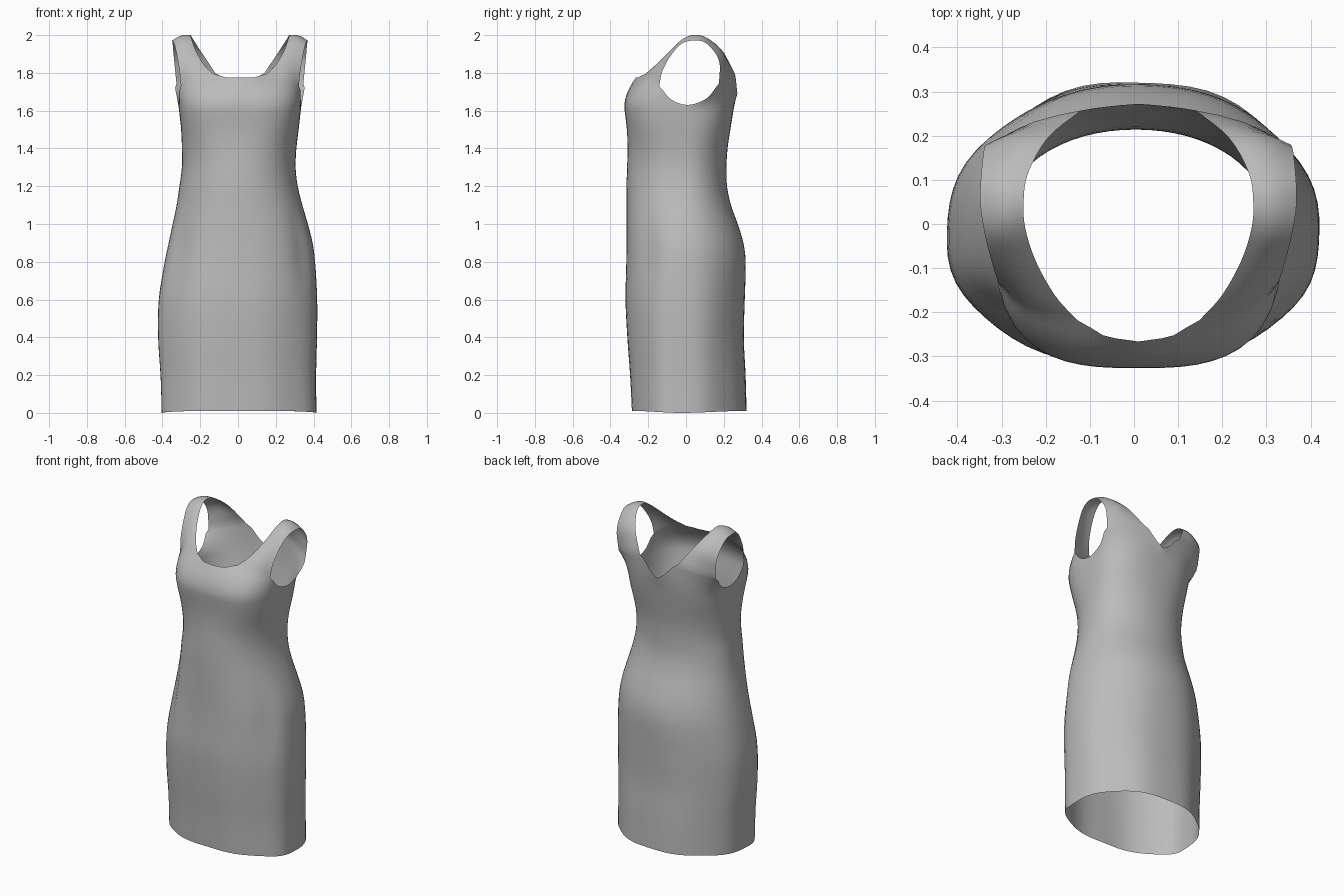
import bpy, bmesh, math
from mathutils import Vector

cube = bpy.data.objects.get("Cube")
if cube:
    bpy.data.objects.remove(cube)

HALF = 32            # columns from centre front to centre back
STRAP = (5, 10)      # front columns that carry a strap
BACK = 27            # back column that meets the inner strap edge


def spline(keys, t):
    """Smooth curve through rows of (t, value, value, ...)."""
    n = len(keys)
    i = 0
    while i < n - 2 and t > keys[i + 1][0]:
        i += 1
    a, b = keys[i], keys[i + 1]
    p, q = keys[max(i - 1, 0)], keys[min(i + 2, n - 1)]
    h = b[0] - a[0]
    u = (t - a[0]) / h
    out = []
    for k in range(1, len(a)):
        m0 = (b[k] - p[k]) / (b[0] - p[0]) * h
        m1 = (q[k] - a[k]) / (q[0] - a[0]) * h
        out.append((2*u**3 - 3*u**2 + 1) * a[k] + (u**3 - 2*u**2 + u) * m0
                   + (3*u**2 - 2*u**3) * b[k] + (u**3 - u**2) * m1)
    return out


# Body sections: height, half width, front y, back y, sideways lean
sections = [
    (0.01, .408, -.285, .32, .006), (0.2, .411, -.295, .315, .002),
    (0.4, .42, -.31, .306, -.002), (0.6, .419, -.32, .311, 0),
    (0.8, .398, -.316, .316, .01), (0.9, .381, -.315, .304, .014),
    (1.0, .358, -.315, .274, .012), (1.1, .333, -.315, .238, .008),
    (1.2, .313, -.315, .217, .003), (1.3, .301, -.312, .214, .004),
    (1.4, .303, -.309, .22, .006), (1.5, .311, -.313, .235, .01),
    (1.6, .322, -.325, .251, .01)]

# Top rim: column, x, y, z (neckline, strap base, armhole, strap base, back V)
rim = [
    (0, 0, -.266, 1.775), (3, .08, -.252, 1.777), (5, .138, -.218, 1.793),
    (8, .25, -.2, 1.765), (10, .312, -.142, 1.73), (13, .322, -.08, 1.66),
    (16, .325, .01, 1.63), (19, .332, .11, 1.665), (22, .336, .175, 1.745),
    (25, .235, .232, 1.78), (27, .13, .257, 1.8), (30, .05, .268, 1.725),
    (32, 0, .272, 1.69)]

# Strap edges over the shoulder, front to back
inner = [(.188, -.163, 1.84), (.232, -.085, 1.915), (.256, -.01, 1.98),
         (.26, .05, 2.0), (.25, .115, 1.982), (.205, .195, 1.912)]
outer = [(.32, -.125, 1.81), (.334, -.078, 1.895), (.348, -.022, 1.955),
         (.358, .045, 1.972), (.356, .112, 1.953), (.348, .175, 1.865)]


def fold(t, z, side):
    """Soft drape of the cloth, fading out towards the waist."""
    skirt = max(0, 1 - z / 1.1)
    hip = math.exp(-((z - .85) / .2) ** 2)
    return (.004 * skirt * (1 - math.cos(8 * t + .4 * side))
            - .012 * hip * math.exp(-((t - .95) / .17) ** 2))


def body_point(t, z, side):
    """Point on a rounded cross-section that grows squarer at the bust."""
    a, front, back, _ = spline(sections, z)
    s, c = math.sin(t), math.cos(t)
    bust = math.exp(-((z - 1.6) / .17) ** 2)
    n = 2.2 + .8 * bust if c > 0 else 2.05 + .5 * bust
    grow = (abs(s) ** n + abs(c) ** n) ** (-1 / n)
    mid = -.02 * max(0, 1.3 - z)
    y = mid - (mid - front if c > 0 else back - mid) * c * grow
    drape = 1 + fold(t, z, side) / .35
    return Vector((a * s * grow * drape, y * drape, z))


def column(j, side):
    """One column of points from hem to rim."""
    t = math.pi * j / HALF
    low, top = sections[0][0], sections[-1][0]
    pts = [body_point(t, low + (top - low) * i / 40, side) for i in range(41)]
    slope = pts[-1] - pts[-2]
    pts[0].z -= .01 * math.sin(t) ** 6
    a, r = pts[-1], Vector(spline(rim, j))
    ctrl = a + slope * (.45 * (r.z - a.z) / slope.z)
    for i in range(1, 9):
        u = i / 8
        pts.append(a * (1 - u) ** 2 + ctrl * 2 * u * (1 - u) + r * u * u)
    return pts


def strap_lane(k):
    """One lengthwise line of the strap, from front rim to back rim."""
    u = k / (STRAP[1] - STRAP[0])
    pts = [Vector(spline(rim, STRAP[0] + k))]
    for p, q in zip(inner, outer):
        m = Vector(p).lerp(Vector(q), u)
        m.z += .012 * math.sin(math.pi * u)
        pts.append(m)
    # Round the cloth outward where the strap leaves the body
    pts[1].y -= .01 * math.sin(math.pi * u)
    pts[-1].y += .012 * math.sin(math.pi * u)
    pts.append(Vector(spline(rim, BACK - k)))
    keys = [(i, *p) for i, p in enumerate(pts)]
    return [Vector(spline(keys, (len(pts) - 1) * i / 28)) for i in range(29)]


def skin(bm, lines, side):
    """Join neighbouring lines of points with quads."""
    grid = []
    for line in lines:
        grid.append([bm.verts.new((side * p.x, p.y, p.z)) for p in line])
    for l, r in zip(grid, grid[1:]):
        for i in range(len(l) - 1):
            quad = [l[i], r[i], r[i + 1], l[i + 1]]
            bm.faces.new(quad if side > 0 else quad[::-1])


bm = bmesh.new()
for side in (1, -1):
    skin(bm, [column(j, side if 0 < j < HALF else 0) for j in range(HALF + 1)], side)
    skin(bm, [strap_lane(k) for k in range(STRAP[1] - STRAP[0] + 1)], side)
bmesh.ops.remove_doubles(bm, verts=bm.verts, dist=.0008)
for v in bm.verts:
    height = min(max(v.co.z, sections[0][0]), sections[-1][0])
    v.co.x += spline(sections, height)[3]
bmesh.ops.recalc_face_normals(bm, faces=bm.faces)

mesh = bpy.data.meshes.new("dress")
bm.to_mesh(mesh)
bm.free()
dress = bpy.data.objects.new("dress", mesh)
bpy.context.collection.objects.link(dress)

# Plain grey cloth
cloth = bpy.data.materials.new("grey cloth")
cloth.use_nodes = True
grey = (.5, .5, .5, 1)
cloth.diffuse_color = grey
node = cloth.node_tree.nodes["Principled BSDF"]
node.inputs["Base Color"].default_value = grey
node.inputs["Roughness"].default_value = .8
mesh.materials.append(cloth)

bpy.context.view_layer.objects.active = dress
dress.select_set(True)
bpy.ops.object.shade_smooth_by_angle(angle=math.radians(60))
